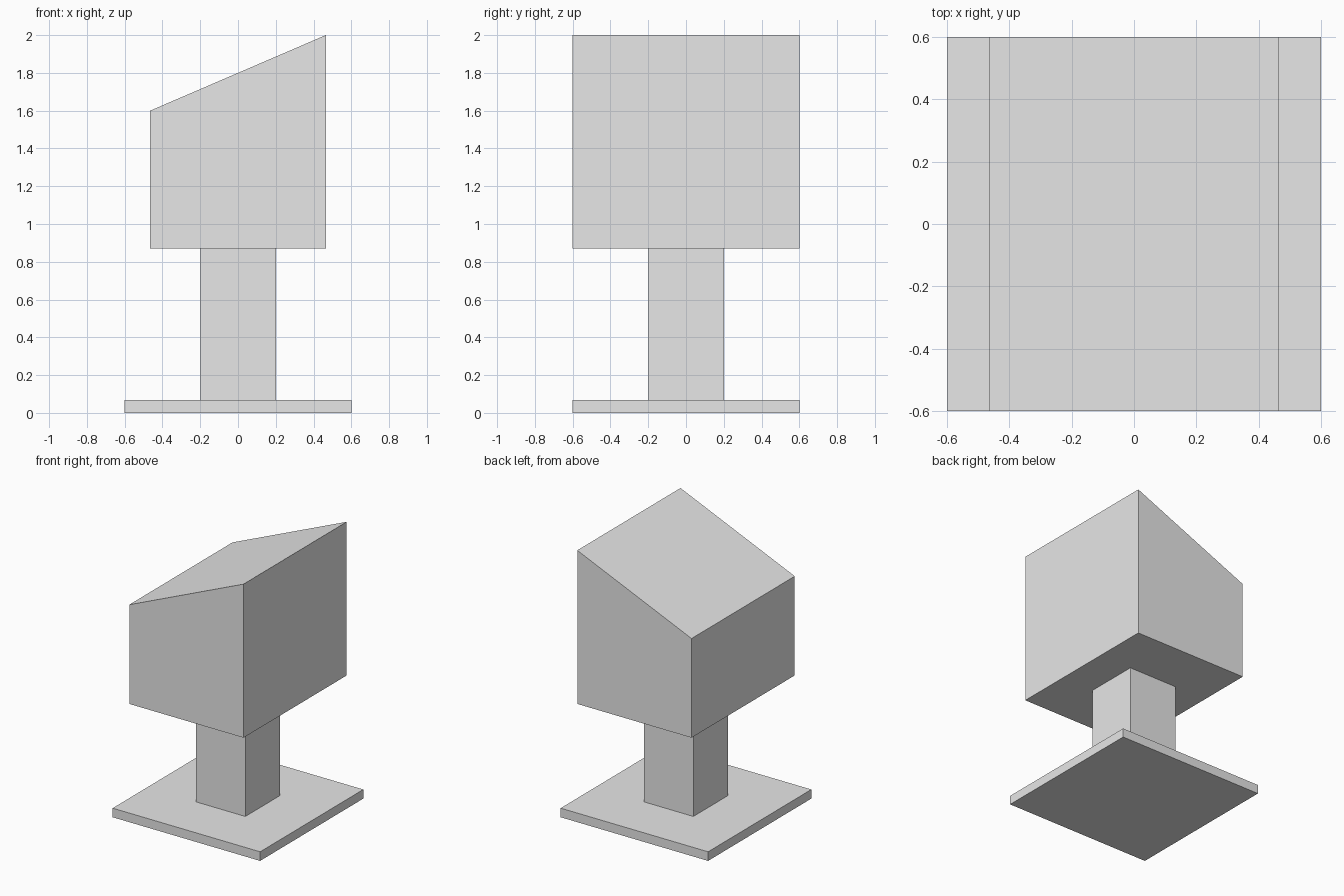
import bpy
import bmesh

if "Cube" in bpy.data.objects:
    bpy.data.objects.remove(bpy.data.objects["Cube"])

grey = bpy.data.materials.new("light_grey")
grey.diffuse_color = (0.8, 0.8, 0.8, 1.0)
grey.use_nodes = True
grey.node_tree.nodes["Principled BSDF"].inputs["Base Color"].default_value = grey.diffuse_color


def block(name, half_x, half_y, z0, z1, slope=0.0):
    """Box centred on the z axis; slope tilts the top face along x."""
    bm = bmesh.new()
    bmesh.ops.create_cube(bm, size=2.0)
    for v in bm.verts:
        z = z0 if v.co.z < 0 else z1 + slope * v.co.x
        v.co = (v.co.x * half_x, v.co.y * half_y, z)
    mesh = bpy.data.meshes.new(name)
    bm.to_mesh(mesh)
    bm.free()
    mesh.materials.append(grey)
    obj = bpy.data.objects.new(name, mesh)
    bpy.context.collection.objects.link(obj)
    return obj


# Thin square foot plate
block("base_plate", 0.6, 0.6, 0.0, 0.067)
# Square column
block("post", 0.2, 0.2, 0.067, 0.87)
# Head with a top that rises towards +x
block("slanted_head", 0.465, 0.6, 0.87, 1.8, slope=0.2)
